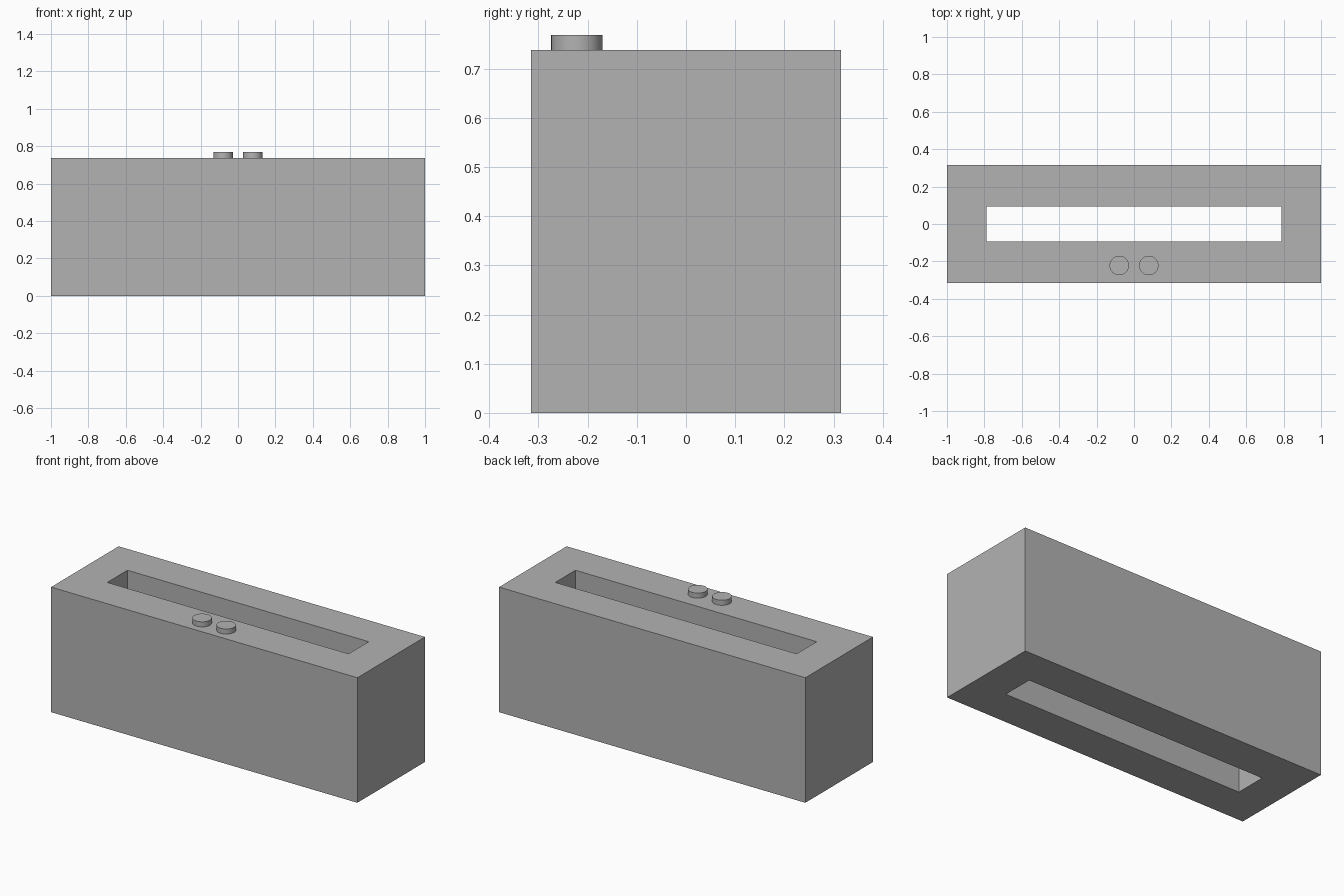
import bpy
import bmesh
import math

cube = bpy.data.objects.get("Cube")
if cube:
    bpy.data.objects.remove(cube, do_unlink=True)

HALF_X, HALF_Y, HEIGHT = 1.0, 0.315, 0.738
SLOT_X, SLOT_Y = 0.788, 0.094
BUTTON_R, BUTTON_H = 0.052, 0.03

# Single grey finish
grey = bpy.data.materials.new("plain grey")
grey.use_nodes = True
colour = (0.45, 0.45, 0.45, 1)
grey.diffuse_color = colour
grey.node_tree.nodes["Principled BSDF"].inputs["Base Color"].default_value = colour


def rectangle(bm, hx, hy, z):
    return [bm.verts.new((sx * hx, sy * hy, z))
            for sx, sy in ((-1, -1), (1, -1), (1, 1), (-1, 1))]


# Body: a block with a rectangular slot right through it
bm = bmesh.new()
rings = [rectangle(bm, HALF_X, HALF_Y, 0), rectangle(bm, HALF_X, HALF_Y, HEIGHT),
         rectangle(bm, SLOT_X, SLOT_Y, HEIGHT), rectangle(bm, SLOT_X, SLOT_Y, 0)]
for a, b in zip(rings, rings[1:] + rings[:1]):
    for i in range(4):
        j = (i + 1) % 4
        bm.faces.new((a[i], a[j], b[j], b[i]))
bmesh.ops.recalc_face_normals(bm, faces=bm.faces)
mesh = bpy.data.meshes.new("slotted_body")
bm.to_mesh(mesh)
bm.free()
mesh.materials.append(grey)
body = bpy.data.objects.new("slotted_body", mesh)
bpy.context.collection.objects.link(body)

# Two round push buttons near the front edge
for name, side in (("right_button", -1), ("left_button", 1)):
    bpy.ops.mesh.primitive_cylinder_add(
        vertices=48, radius=BUTTON_R, depth=BUTTON_H,
        location=(side * 0.079, -0.222, HEIGHT + BUTTON_H / 2))
    button = bpy.context.object
    button.name = name
    button.data.materials.append(grey)
    bpy.ops.object.shade_smooth_by_angle(angle=math.radians(30))
